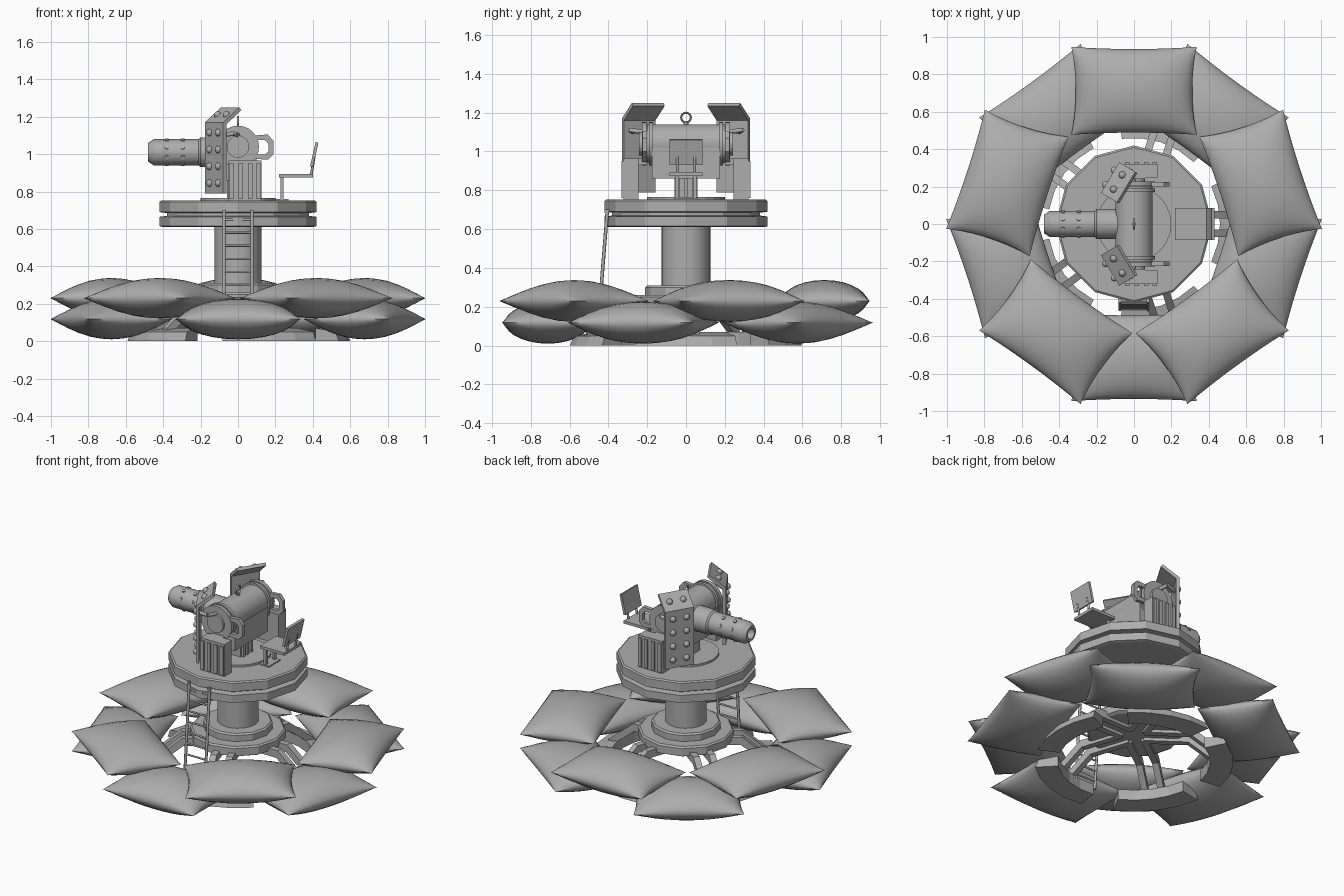
import bpy, bmesh, math
from mathutils import Vector, Matrix

if "Cube" in bpy.data.objects:
    bpy.data.objects.remove(bpy.data.objects["Cube"])

GREY = (0.42, 0.42, 0.42, 1)
mat = bpy.data.materials.new("plain_grey")
mat.use_nodes = True
mat.diffuse_color = GREY
mat.node_tree.nodes["Principled BSDF"].inputs["Base Color"].default_value = GREY


def finish(name, bm, smooth=None, matrix=None):
    if matrix:
        bm.transform(matrix)
    bmesh.ops.recalc_face_normals(bm, faces=bm.faces[:])
    mesh = bpy.data.meshes.new(name)
    bm.to_mesh(mesh)
    bm.free()
    mesh.materials.append(mat)
    obj = bpy.data.objects.new(name, mesh)
    bpy.context.collection.objects.link(obj)
    if smooth:
        bpy.ops.object.select_all(action='DESELECT')
        obj.select_set(True)
        bpy.context.view_layer.objects.active = obj
        bpy.ops.object.shade_smooth_by_angle(angle=math.radians(smooth))
    return obj


def box(name, lo, hi, matrix=None):
    lo, hi = Vector(lo), Vector(hi)
    bm = bmesh.new()
    bmesh.ops.create_cube(bm, size=1)
    for v in bm.verts:
        v.co = Vector([(l + h) / 2 + c * (h - l) for l, h, c in zip(lo, hi, v.co)])
    return finish(name, bm, None, matrix)


def lathe(name, profile, sides, matrix=None, smooth=None):
    """Closed solid from (radius, height) pairs around z."""
    bm = bmesh.new()
    rings = []
    for r, z in profile:
        rings.append([bm.verts.new((r * math.cos(math.tau * i / sides),
                                    r * math.sin(math.tau * i / sides), z)) for i in range(sides)])
    for a, b in zip(rings, rings[1:]):
        for i in range(sides):
            j = (i + 1) % sides
            bm.faces.new((a[i], a[j], b[j], b[i]))
    bm.faces.new(rings[0])
    bm.faces.new(rings[-1])
    return finish(name, bm, smooth, matrix)


def rod(name, a, b, r, sides=8):
    a, b = Vector(a), Vector(b)
    d = b - a
    m = Matrix.Translation(a) @ d.to_track_quat('Z', 'Y').to_matrix().to_4x4()
    return lathe(name, [(r, 0), (r, d.length)], sides, m, 50)


def prism(name, outline, y0, y1, matrix=None):
    """Extrude an (x, z) outline along y."""
    bm = bmesh.new()
    face = bm.faces.new([bm.verts.new((x, y0, z)) for x, z in outline])
    new = bmesh.ops.extrude_face_region(bm, geom=[face])["geom"]
    for v in new:
        if isinstance(v, bmesh.types.BMVert):
            v.co.y = y1
    return finish(name, bm, None, matrix)


def turn(deg):
    return Matrix.Rotation(math.radians(deg), 4, 'Z')


def cushion(name, angle, zc):
    """Pillow with a pinched rim, long side tangent to the ring."""
    bm = bmesh.new()
    n = 14
    params = [math.sin(math.pi / 2 * (2 * i / n - 1)) for i in range(n + 1)]
    for side in (1, -1):
        grid = []
        for u in params:
            row = []
            for v in params:
                h = 0.108 * max(0, (1 - u * u) * (1 - v * v)) ** 0.55
                across = 0.335 * u * (1 - 0.07 * (1 - v * v))
                out = 0.712 + 0.235 * v * (1 - 0.05 * (1 - u * u))
                row.append(bm.verts.new((out, across, zc + side * h)))
            grid.append(row)
        for i in range(n):
            for j in range(n):
                bm.faces.new((grid[i][j], grid[i + 1][j], grid[i + 1][j + 1], grid[i][j + 1]))
    bmesh.ops.remove_doubles(bm, verts=bm.verts[:], dist=0.0005)
    finish(name, bm, 50, turn(angle))


def arc_foot(name, angle):
    """Bent block that carries the end of a spoke pair."""
    bm = bmesh.new()
    rings = []
    for k in range(5):
        t = math.radians(-26 + 13 * k)
        rings.append([bm.verts.new((r * math.cos(t), r * math.sin(t), z))
                      for r, z in ((0.46, 0.0), (0.6, 0.0), (0.58, 0.05), (0.46, 0.07))])
    for a, b in zip(rings, rings[1:]):
        for i in range(4):
            bm.faces.new((a[i], a[i - 1], b[i - 1], b[i]))
    bm.faces.new(rings[0])
    bm.faces.new(rings[-1])
    finish(name, bm, None, turn(angle))


# Floats, feet and paired spokes
for k in range(5):
    cushion("upper_float", 18 + 72 * k, 0.23)
    cushion("lower_float", 54 + 72 * k, 0.118)
    arc_foot("arc_foot", 72 * k)
    for s in (-1, 1):
        prism("spoke", [(0.06, 0.17), (0.06, 0.22), (0.34, 0.22), (0.52, 0.07),
                        (0.52, 0.02), (0.33, 0.17)], s * 0.05 - 0.02, s * 0.05 + 0.02, turn(72 * k))

# Column, base flanges and platform
lathe("base_disc", [(0.27, 0.19), (0.29, 0.2), (0.29, 0.25), (0.28, 0.26)], 12)
lathe("base_flange", [(0.21, 0.26), (0.21, 0.3), (0.2, 0.31)], 12)
lathe("column", [(0.125, 0.3), (0.125, 0.62)], 24, None, 30)
lathe("platform", [(0.4, 0.61), (0.42, 0.615), (0.42, 0.665), (0.38, 0.67), (0.38, 0.685),
                   (0.42, 0.69), (0.42, 0.745), (0.41, 0.752)], 12)
lathe("turntable", [(0.2, 0.75), (0.2, 0.765)], 24)

# Ladder
def ladder_y(z):
    return -0.405 - (0.7 - z) * 0.08

for x in (-0.075, 0.075):
    box("ladder_hook", (x - 0.008, -0.42, 0.685), (x + 0.008, -0.37, 0.7))
    rod("ladder_rail", (x, ladder_y(0.04), 0.04), (x, ladder_y(0.7), 0.7), 0.009)
for k in range(9):
    z = 0.09 + 0.07 * k
    rod("ladder_rung", (-0.075, ladder_y(z), z), (0.075, ladder_y(z), z), 0.006)

# Gun pedestal, cradle and drum
box("pedestal", (-0.06, -0.06, 0.75), (0.06, 0.06, 0.88))
for y in (-0.04, 0, 0.04):
    box("pedestal_rib", (0.05, y - 0.01, 0.76), (0.075, y + 0.01, 0.87))
box("cradle", (-0.1, -0.175, 0.86), (0.1, 0.175, 1.02))
along_y = Matrix.Translation((0, 0, 1.04)) @ Matrix.Rotation(math.pi / 2, 4, 'X')
lathe("drum", [(0.1, -0.2), (0.1, 0.2)], 24, along_y, 30)
for s in (-1, 1):
    for y, r, t in ((0.18, 0.112, 0.02), (0.215, 0.112, 0.025), (0.235, 0.06, 0.015)):
        rod("drum_flange", (0, s * y - t / 2, 1.04), (0, s * y + t / 2, 1.04), r, 24)
    # Pierced grip behind the drum, built as a bent frame
    frame = [(0.09, 1.1), (0.16, 1.105), (0.19, 1.07), (0.19, 1.0), (0.16, 0.97), (0.09, 0.975)]
    inner = [(0.105, 1.075), (0.145, 1.075), (0.162, 1.055), (0.162, 1.015), (0.145, 0.998), (0.105, 0.998)]
    for i in range(6):
        j = (i + 1) % 6
        prism("grip", [frame[i], frame[j], inner[j], inner[i]], s * 0.2, s * 0.225)
    # Ribbed side supports
    box("side_support", (-0.05, s * 0.245, 0.75), (0.125, s * 0.322, 0.965))
    for x in (-0.035, 0.015, 0.065, 0.11):
        box("support_rib", (x - 0.012, s * 0.32, 0.76), (x + 0.012, s * 0.332, 0.95))
    box("support_bracket", (-0.03, s * 0.2, 0.93), (0.06, s * 0.26, 0.965))
    rod("shield_strut", (0, s * 0.22, 1.1), (-0.02, s * 0.29, 1.11), 0.012)
    rod("shield_strut", (-0.02, s * 0.29, 1.11), (-0.11, s * 0.27, 1.1), 0.012)

# Lifting eye
bm = bmesh.new()
rings = []
for i in range(16):
    a = math.tau * i / 16
    rings.append([bm.verts.new((0.006 * math.cos(b), (0.025 + 0.006 * math.sin(b)) * math.cos(a),
                                1.175 + (0.025 + 0.006 * math.sin(b)) * math.sin(a)))
                  for b in [math.tau * q / 6 for q in range(6)]])
for i in range(16):
    for q in range(6):
        bm.faces.new((rings[i - 1][q - 1], rings[i][q - 1], rings[i][q], rings[i - 1][q]))
finish("lifting_eye", bm, 60)
rod("eye_base", (0, 0, 1.13), (0, 0, 1.15), 0.012)

# Barrel with a chamfered hollow muzzle
along_x = Matrix.Translation((0, 0, 1.01)) @ Matrix.Rotation(-math.pi / 2, 4, 'Y')
lathe("barrel", [(0.07, 0.05), (0.07, 0.45), (0.05, 0.48), (0.035, 0.48), (0.035, 0.38)], 20, along_x, 30)
lathe("barrel_collar", [(0.08, 0.08), (0.08, 0.2), (0.07, 0.21)], 20, along_x, 30)
for x in (-0.38, -0.295):
    for k in range(8):
        d = Vector((0, math.cos(math.tau * (k + 0.5) / 8), math.sin(math.tau * (k + 0.5) / 8)))
        c = Vector((x, 0, 1.01))
        rod("barrel_stud", c + d * 0.06, c + d * 0.075, 0.012)

# Swept shields with domed rivets
for s in (-1, 1):
    place = Matrix.Translation((-0.128, s * 0.249, 0)) @ turn(-s * 31)
    prism("shield", [(0, 0.79), (0, 1.17), (0.1, 1.25), (0.113, 1.235), (0.02, 1.16), (0.02, 0.79)],
          -0.095, 0.095, place)
    for y in (-0.045, 0.045):
        spots = [(0, z) for z in (0.845, 0.935, 1.025, 1.115)] + [(0.05, 1.21)]
        for x, z in spots:
            bm = bmesh.new()
            bmesh.ops.create_uvsphere(bm, u_segments=10, v_segments=6, radius=0.02)
            finish("rivet", bm, 60, place @ Matrix.Translation((x, y, z)))

# Gunner seat
box("seat", (0.22, -0.085, 0.875), (0.4, 0.085, 0.893))
box("seat_foot", (0.2, -0.06, 0.75), (0.27, 0.06, 0.76))
for y in (-0.045, 0.045):
    box("seat_leg", (0.228, y - 0.01, 0.755), (0.244, y + 0.01, 0.88))
    rod("back_post", (0.39, y, 0.88), (0.408, y, 0.99), 0.007)
prism("seat_back", [(0.385, 0.935), (0.4, 0.93), (0.43, 1.06), (0.415, 1.065)], -0.085, 0.085)
